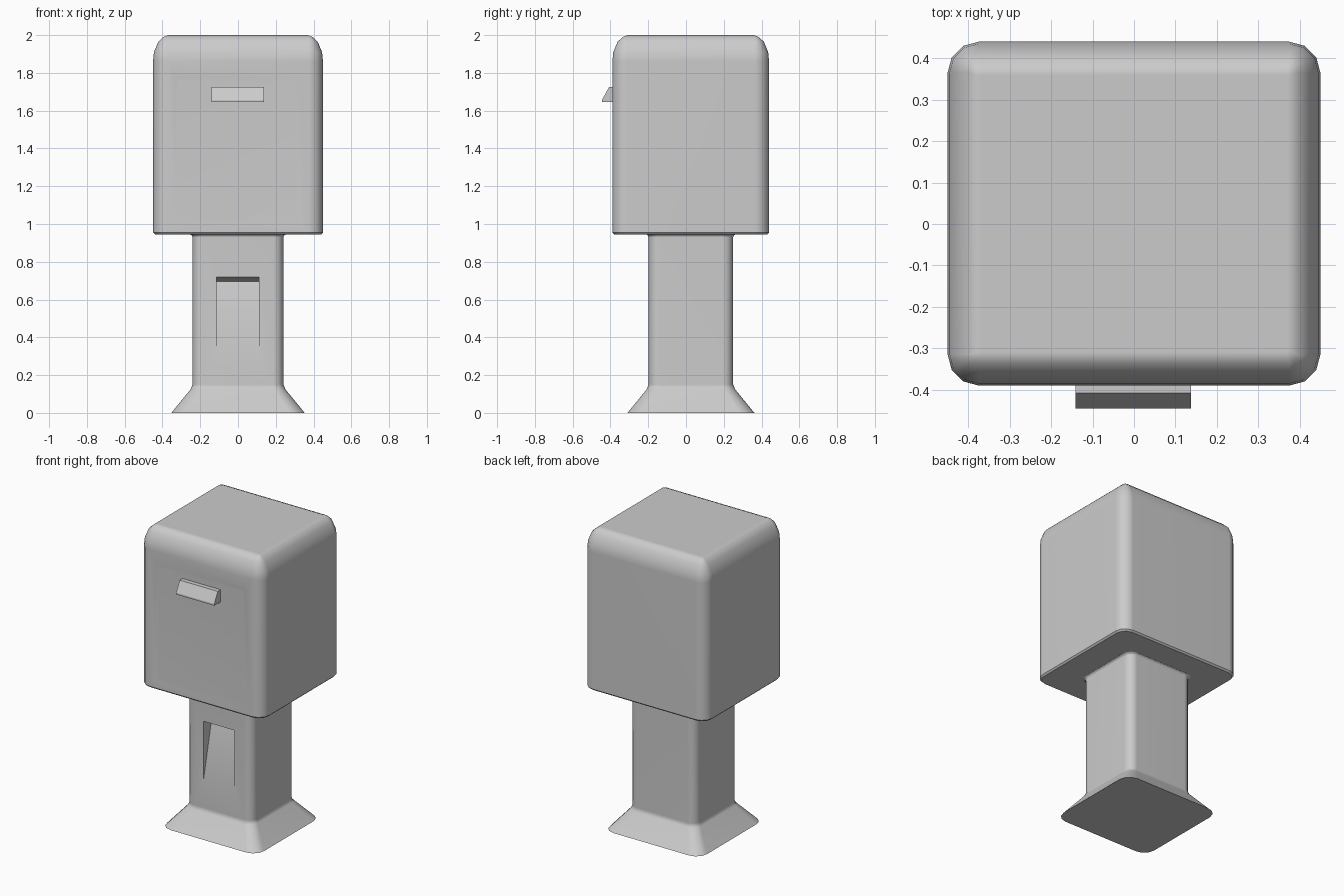
import bpy, bmesh, math

if "Cube" in bpy.data.objects:
    bpy.data.objects.remove(bpy.data.objects["Cube"])


def make_object(name, verts, faces):
    mesh = bpy.data.meshes.new(name)
    bm = bmesh.new()
    vs = [bm.verts.new(v) for v in verts]
    for f in faces:
        bm.faces.new([vs[i] for i in f])
    bmesh.ops.recalc_face_normals(bm, faces=bm.faces)
    bm.to_mesh(mesh)
    bm.free()
    obj = bpy.data.objects.new(name, mesh)
    bpy.context.collection.objects.link(obj)
    return obj


def loft(name, rings):
    """Closed skin through rings of equal point count."""
    n = len(rings[0])
    verts = [p for r in rings for p in r]
    faces = [[k * n + i, k * n + (i + 1) % n, (k + 1) * n + (i + 1) % n, (k + 1) * n + i]
             for k in range(len(rings) - 1) for i in range(n)]
    last = (len(rings) - 1) * n
    faces += [list(range(n)), list(range(last, last + n))]
    return make_object(name, verts, faces)


def rounded_ring(hx, hy, cy, r, z, segs):
    """Rounded rectangle at height z."""
    pts = []
    for q, (sx, sy) in enumerate([(1, 1), (-1, 1), (-1, -1), (1, -1)]):
        for i in range(segs + 1):
            a = math.pi / 2 * (q + i / segs)
            pts.append((sx * (hx - r) + r * math.cos(a),
                        cy + sy * (hy - r) + r * math.sin(a), z))
    return pts


def prism_x(name, profile, x0, x1):
    """Extrude a (y, z) profile along x."""
    return loft(name, [[(x, y, z) for y, z in profile] for x in (x0, x1)])


def activate(obj):
    bpy.ops.object.select_all(action='DESELECT')
    obj.select_set(True)
    bpy.context.view_layer.objects.active = obj


def cut(obj, cutter):
    mod = obj.modifiers.new("cut", 'BOOLEAN')
    mod.operation = 'DIFFERENCE'
    mod.solver = 'EXACT'
    mod.object = cutter
    activate(obj)
    bpy.ops.object.modifier_apply(modifier=mod.name)
    bpy.data.objects.remove(cutter)


def smooth(obj, degrees):
    activate(obj)
    bpy.ops.object.shade_smooth_by_angle(angle=math.radians(degrees))
    mod = obj.modifiers.new("weighted_normals", 'WEIGHTED_NORMAL')
    mod.keep_sharp = True


# Head: rounded box whose top edges roll inward: (z, inset)
head = loft("head", [
    rounded_ring(0.45 - d, 0.415 - d, 0.025, max(0.075 - d, 0.004), z, 3)
    for z, d in [(0.945, 0.01), (0.955, 0.0), (1.86, 0.0), (1.91, 0.005),
                 (1.965, 0.028), (1.99, 0.055), (2.0, 0.08)]])

# Door: shallow recess with a sloped border
FRONT = -0.39


def door_rect(y, grow):
    x0, x1, z0, z1 = -0.315 - grow, 0.305 + grow, 1.02 - grow, 1.755 + grow
    return [(x0, y, z0), (x1, y, z0), (x1, y, z1), (x0, y, z1)]


cut(head, loft("door_cutter", [door_rect(FRONT - 0.02, 0.02), door_rect(FRONT, 0.02),
                               door_rect(FRONT + 0.012, 0.0)]))
smooth(head, 42)

# Door handle: wedge-shaped pull
prism_x("door_handle", [(-0.375, 1.645), (-0.445, 1.645), (-0.445, 1.656),
                        (-0.408, 1.725), (-0.375, 1.725)], -0.141, 0.138)

# Pedestal: flared foot, straight column, small fillet under the head: (z, growth)
pedestal = loft("pedestal", [
    rounded_ring(0.241 + g, 0.224 + g, 0.026, 0.055 + 0.2 * g, z, 3)
    for z, g in [(0.0, 0.112), (0.125, 0.01), (0.15, 0.0), (0.93, 0.0),
                 (0.94, 0.004), (0.946, 0.014)]])

# Coin return: wedge pocket, deepest at the top
cut(pedestal, prism_x("pocket_cutter", [(-0.25, 0.31), (-0.198, 0.32), (-0.112, 0.695),
                                        (-0.198, 0.72), (-0.25, 0.735)], -0.115, 0.112))
smooth(pedestal, 42)
